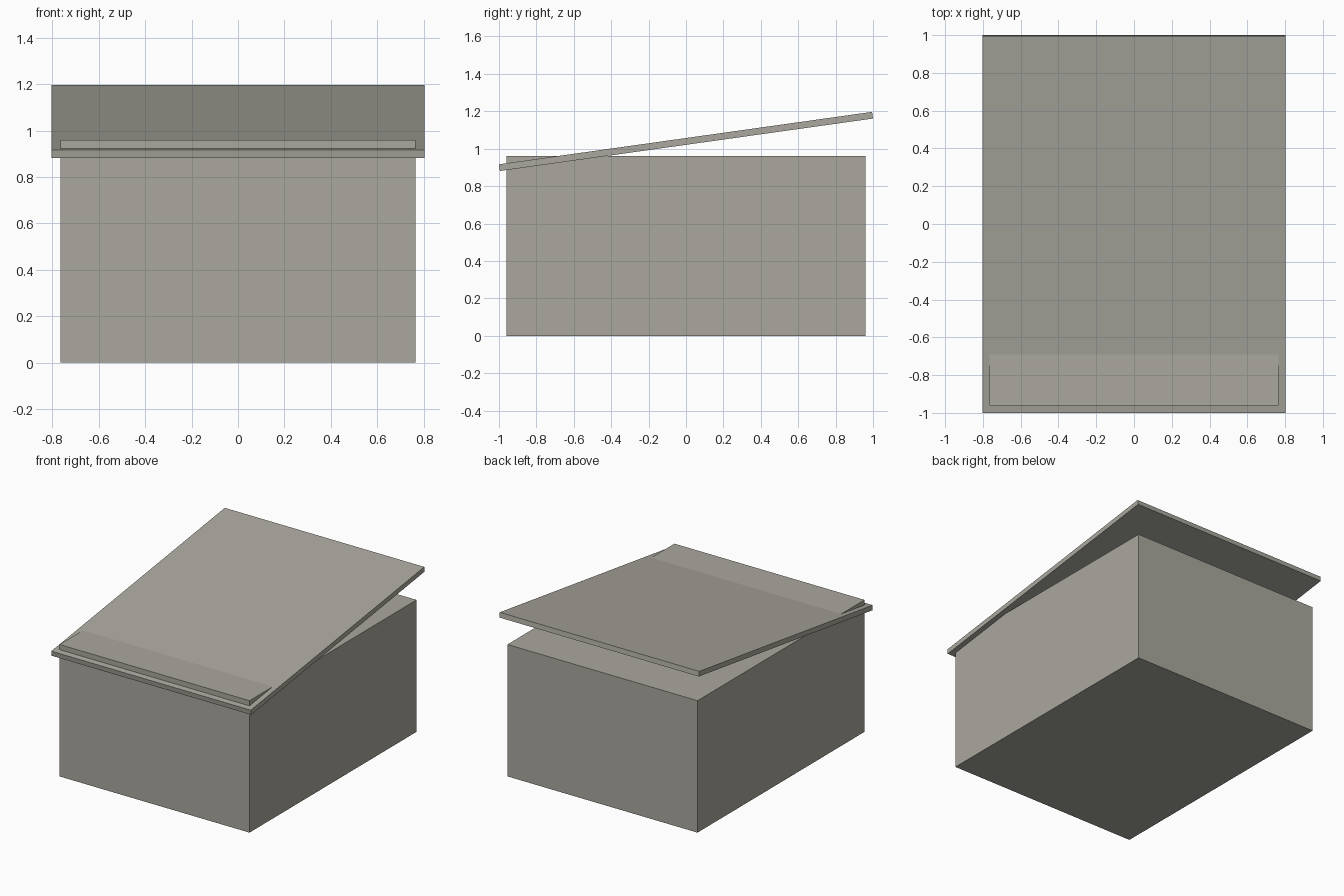
import bpy
import math

if "Cube" in bpy.data.objects:
    bpy.data.objects.remove(bpy.data.objects["Cube"])

# Single warm grey colour
grey = bpy.data.materials.new("warm_grey")
grey.diffuse_color = (0.40, 0.39, 0.34, 1.0)
grey.use_nodes = True
grey.node_tree.nodes["Principled BSDF"].inputs["Base Color"].default_value = grey.diffuse_color


def block(name, size, centre, tilt=0.0):
    bpy.ops.mesh.primitive_cube_add(size=1, location=centre, rotation=(tilt, 0, 0))
    obj = bpy.context.object
    obj.name = name
    obj.scale = size
    obj.data.materials.append(grey)
    return obj


# Main box, closed on all sides
block("box_body", (1.53, 1.92, 0.96), (0, 0, 0.48))

# Thin lid slab, tilted up to the back and cutting through the box's front top edge
block("tilted_lid", (1.606, 2.0146, 0.036), (0, 0, 1.039), math.radians(8))
